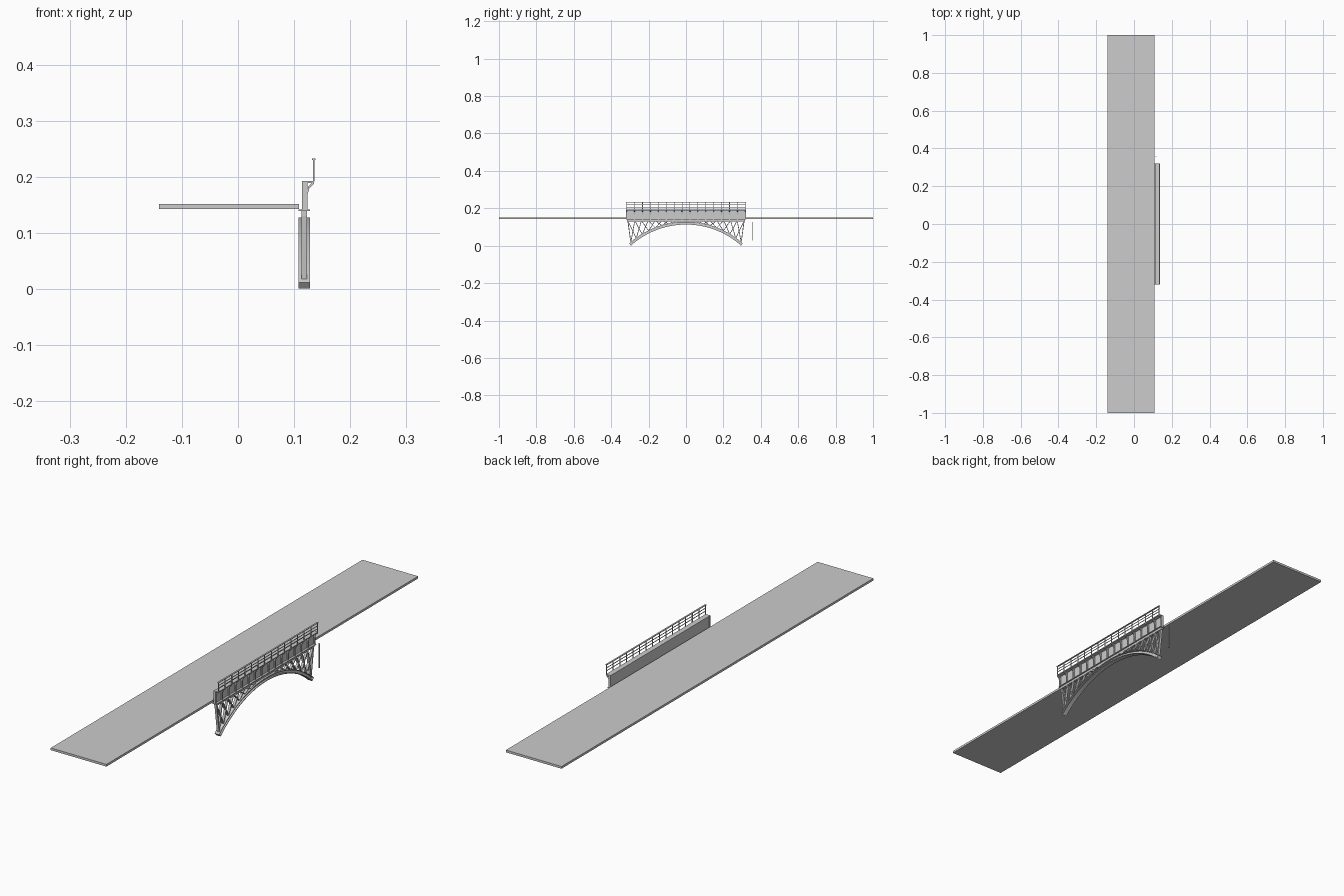
import bpy, bmesh, math
from mathutils import Vector, Matrix

if "Cube" in bpy.data.objects:
    bpy.data.objects.remove(bpy.data.objects["Cube"])

grey = bpy.data.materials.new("light_grey")
grey.diffuse_color = (0.604, 0.604, 0.604, 1)
grey.use_nodes = True
grey.node_tree.nodes["Principled BSDF"].inputs["Base Color"].default_value = grey.diffuse_color


def finish(name, bm):
    bmesh.ops.recalc_face_normals(bm, faces=bm.faces)
    me = bpy.data.meshes.new(name)
    bm.to_mesh(me)
    bm.free()
    me.materials.append(grey)
    ob = bpy.data.objects.new(name, me)
    bpy.context.collection.objects.link(ob)
    return ob


def box(bm, x0, x1, y0, y1, z0, z1):
    m = Matrix.Translation(((x0 + x1) / 2, (y0 + y1) / 2, (z0 + z1) / 2))
    bmesh.ops.create_cube(bm, size=1, matrix=m @ Matrix.Diagonal((x1 - x0, y1 - y0, z1 - z0, 1)))


def bar(bm, a, b, wx, wt):
    # straight bar in the y-z plane between two (y, z) points
    d = Vector((0, b[0] - a[0], b[1] - a[1]))
    ang = math.atan2(d.z, d.y)
    m = (Matrix.Translation((XC, (a[0] + b[0]) / 2, (a[1] + b[1]) / 2))
         @ Matrix.Rotation(ang, 4, 'X') @ Matrix.Diagonal((wx, d.length, wt, 1)))
    bmesh.ops.create_cube(bm, size=1, matrix=m)


def prism(bm, pts, y0, y1):
    # x-z outline extruded along y
    f = bm.faces.new([bm.verts.new((x, y0, z)) for x, z in pts])
    r = bmesh.ops.extrude_face_region(bm, geom=[f])
    bmesh.ops.translate(bm, vec=(0, y1 - y0, 0),
                        verts=[v for v in r["geom"] if isinstance(v, bmesh.types.BMVert)])


XC = 0.118          # centre line of the side girder
HALF = 0.32         # half length of the girder
BAYS = 15

# road deck
bm = bmesh.new()
box(bm, -0.141, 0.109, -1, 1, 0.143, 0.152)
finish("road_deck", bm)

# arch rib with I section, swept round a circle
R, CZ, DEPTH = 0.4494, 0.1205 - 0.4494, 0.015
END = math.asin(0.297 / R)
HW, WEB, FL = 0.010, 0.003, 0.003
h = DEPTH / 2
section = [(-HW, -h), (HW, -h), (HW, -h + FL), (WEB, -h + FL), (WEB, h - FL), (HW, h - FL),
           (HW, h), (-HW, h), (-HW, h - FL), (-WEB, h - FL), (-WEB, -h + FL), (-HW, -h + FL)]
bm = bmesh.new()
rings = []
N = 40
for i in range(N + 1):
    a = -END + 2 * END * i / N
    rings.append([bm.verts.new((XC + x, (R + r) * math.sin(a), CZ + (R + r) * math.cos(a)))
                  for x, r in section])
for p, q in zip(rings, rings[1:]):
    for k in range(12):
        bm.faces.new((p[k], p[(k + 1) % 12], q[(k + 1) % 12], q[k]))
bm.faces.new(rings[0])
bm.faces.new(rings[-1])
finish("arch_rib", bm)

# bearing plates at the arch feet
bm = bmesh.new()
for s in (-1, 1):
    a = s * (END + 0.003)
    bar(bm, ((R - h) * math.sin(a), CZ + (R - h) * math.cos(a)),
        ((R + h) * math.sin(a), CZ + (R + h) * math.cos(a)), 0.02, 0.003)
finish("arch_bearing", bm)

# crossed lattice bars between arch and upper chord
bm = bmesh.new()
low = [0.295, 0.266, 0.234, 0.200, 0.164, 0.128, 0.092, 0.056]
top = [0.311, 0.274, 0.238, 0.202, 0.165, 0.128, 0.092, 0.056]


def arch_pt(y):
    return (y, CZ + math.sqrt((R + h - 0.002) ** 2 - y * y))


for s in (-1, 1):
    A = [(s * y, arch_pt(y)[1]) for y in low]
    T = [(s * y, 0.134) for y in top]
    bar(bm, A[0], T[0], 0.010, 0.004)
    for i in range(7):
        bar(bm, A[i], T[i + 1], 0.010, 0.0035)
        bar(bm, A[i + 1], T[i], 0.010, 0.0035)
finish("lattice_bars", bm)

# upper chord and bottom flange of the parapet girder
bm = bmesh.new()
box(bm, XC - 0.005, XC + 0.005, -0.315, 0.315, 0.130, 0.140)
box(bm, XC - 0.010, XC + 0.010, -HALF, HALF, 0.139, 0.142)
finish("upper_chord", bm)

# parapet plate with inner seam strips
bm = bmesh.new()
box(bm, 0.1155, 0.119, -HALF, HALF, 0.140, 0.190)
for i in range(4):
    y = -HALF + 0.003 + i * (2 * HALF - 0.006) / 3
    box(bm, 0.1145, 0.1165, y - 0.003, y + 0.003, 0.141, 0.190)
finish("parapet_plate", bm)

# walkway ledge
bm = bmesh.new()
box(bm, 0.1145, 0.1355, -HALF, HALF, 0.1895, 0.193)
finish("parapet_ledge", bm)

# stiffeners, brackets and railing posts
ys = [-HALF + 0.003 + i * (2 * HALF - 0.006) / BAYS for i in range(BAYS + 1)]
bm = bmesh.new()
for y in ys:
    box(bm, 0.1185, 0.1235, y - 0.003, y + 0.003, 0.141, 0.190)
finish("parapet_stiffeners", bm)
bm = bmesh.new()
for y in ys:
    prism(bm, [(0.123, 0.166), (0.127, 0.179), (0.135, 0.187), (0.135, 0.190),
               (0.132, 0.190), (0.125, 0.183), (0.123, 0.176)], y - 0.002, y + 0.002)
finish("ledge_brackets", bm)
bm = bmesh.new()
for y in ys:
    box(bm, 0.1335, 0.1360, y - 0.0015, y + 0.0015, 0.192, 0.231)
finish("railing_posts", bm)

# railing bars
bm = bmesh.new()
box(bm, 0.1315, 0.1380, -HALF, HALF, 0.230, 0.2325)
for z in (0.206, 0.218):
    box(bm, 0.1337, 0.1358, -HALF, HALF, z - 0.001, z + 0.001)
finish("railing_bars", bm)

# loose upright rod beyond the arch end
bm = bmesh.new()
box(bm, 0.114, 0.118, 0.3535, 0.3565, 0.028, 0.128)
finish("upright_rod", bm)
